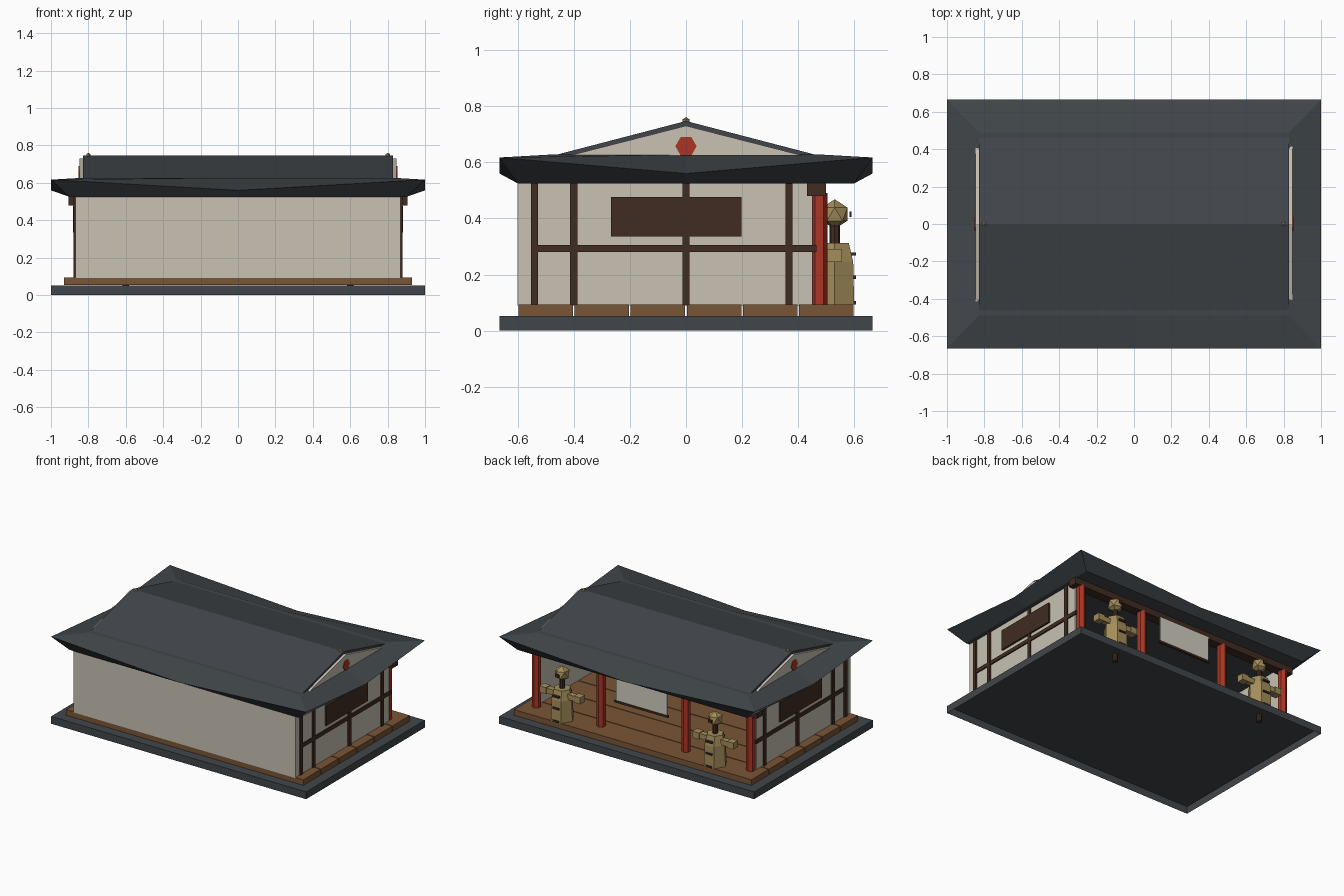
import bpy, bmesh, math
from mathutils import Matrix, Vector

if "Cube" in bpy.data.objects:
    bpy.data.objects.remove(bpy.data.objects["Cube"], do_unlink=True)


def material(name, r, g, b):
    m = bpy.data.materials.new(name)
    m.use_nodes = True
    m.diffuse_color = (r, g, b, 1)
    m.node_tree.nodes["Principled BSDF"].inputs["Base Color"].default_value = (r, g, b, 1)
    return m


SLATE = material("slate", .053, .062, .069)
PLASTER = material("plaster", .58, .54, .45)
DARK = material("dark_timber", .052, .025, .016)
RED = material("red_paint", .41, .036, .018)
PLANK = material("floor_wood", .19, .09, .036)
STRAW = material("straw", .37, .27, .105)
CLOTH = material("cloth", .64, .61, .53)


def finish(name, bm, mat):
    me = bpy.data.meshes.new(name)
    bm.to_mesh(me)
    bm.free()
    me.materials.append(mat)
    ob = bpy.data.objects.new(name, me)
    bpy.context.collection.objects.link(ob)
    return ob


def box(name, x, y, z, mat, open_bottom=False):
    """Box from (low, high) ranges on each axis."""
    bm = bmesh.new()
    size = Matrix.Diagonal((x[1] - x[0], y[1] - y[0], z[1] - z[0], 1))
    mid = Vector((sum(x) / 2, sum(y) / 2, sum(z) / 2))
    bmesh.ops.create_cube(bm, size=1, matrix=Matrix.Translation(mid) @ size)
    if open_bottom:
        bm.normal_update()
        under = [f for f in bm.faces if f.normal.z < -.5]
        bmesh.ops.delete(bm, geom=under, context="FACES")
    return finish(name, bm, mat)


def column(name, x, y, z, r1, r2, sides, mat, turn=0):
    bm = bmesh.new()
    place = Matrix.Translation((x, y, sum(z) / 2)) @ Matrix.Rotation(turn, 4, "Z")
    bmesh.ops.create_cone(bm, cap_ends=True, segments=sides, radius1=r1, radius2=r2,
                          depth=z[1] - z[0], matrix=place)
    return finish(name, bm, mat)


def ball(name, at, r, mat):
    bm = bmesh.new()
    bmesh.ops.create_icosphere(bm, subdivisions=1, radius=r, matrix=Matrix.Translation(at))
    return finish(name, bm, mat)


def prism(name, profile, x, mat):
    """Extrude a (y, z) profile along x."""
    bm = bmesh.new()
    a, b = [[bm.verts.new((k, y, z)) for y, z in profile] for k in x]
    bm.faces.new(a)
    bm.faces.new(b)
    n = len(a)
    for i in range(n):
        bm.faces.new((a[i], a[(i + 1) % n], b[(i + 1) % n], b[i]))
    bmesh.ops.recalc_face_normals(bm, faces=bm.faces)
    return finish(name, bm, mat)


def side_range(s, a, b):
    return tuple(sorted((s * a, s * b)))


# Hollow stone base and plank floor
box("base_slab", (-1, 1), (-.665, .665), (0, .052), SLATE, open_bottom=True)
for i in range(6):
    y = -.6 + .2 * i
    box(f"floor_plank_{i}", (-.93, .93), (y + .003, y + .197), (.053, .093), PLANK)

# Walls with exposed timber on the sides
box("front_wall", (-.87, .87), (-.6, -.57), (.09, .526), PLASTER)
for s, label in ((1, "left"), (-1, "right")):
    box(f"{label}_wall", side_range(s, .845, .868), (-.575, .45), (.09, .526), PLASTER)
    for i, y in enumerate((-.54, -.4, 0, .367)):
        box(f"{label}_stud_{i}", side_range(s, .86, .879), (y - .013, y + .013), (.09, .526), DARK)
    box(f"{label}_rail", side_range(s, .86, .877), (-.54, .465), (.28, .306), DARK)
    box(f"{label}_panel", side_range(s, .86, .881), (-.267, .198), (.335, .477), DARK)

# Open side: red columns, lintel and hanging cloth
for i, x in enumerate((-.84, -.333, .333, .84)):
    column(f"red_column_{i}", x, .475, (.09, .49), .03, .03, 6, RED)
box("lintel", (-.905, .905), (.432, .498), (.48, .526), DARK)
box("hanging_cloth", (-.2, .2), (.492, .5), (.315, .49), CLOTH)
box("cloth_rod", (-.21, .21), (.488, .505), (.303, .317), DARK)

# Lower roof: upswept corners, sharp eave edge, sloping soffit
bm = bmesh.new()


def ring(x, y, z_corner, z_mid):
    steps = ((-1, -1), (0, -1), (1, -1), (1, 0), (1, 1), (0, 1), (-1, 1), (-1, 0))
    return [bm.verts.new((x * i, y * j, z_corner if i * j else z_mid)) for i, j in steps]


loops = [ring(.9, .6, .525, .525), ring(1, .665, .617, .56), ring(.83, .49, .627, .627)]
for low, high in zip(loops, loops[1:]):
    for i in range(8):
        j = (i + 1) % 8
        bm.faces.new((low[i], low[j], high[j], high[i]))
bm.faces.new(loops[0])
bm.faces.new(loops[2])
bmesh.ops.recalc_face_normals(bm, faces=bm.faces)
finish("lower_roof", bm, SLATE)

# Upper gabled roof with plaster gables and ornaments
prism("upper_roof", ((-.48, .622), (0, .747), (.48, .622)), (-.83, .83), SLATE)
for s, label in ((1, "left"), (-1, "right")):
    prism(f"{label}_gable", ((-.415, .624), (0, .73), (.415, .624)),
          side_range(s, .825, .848), PLASTER)
    hexagon = [(.038 * math.cos(k * math.pi / 3), .657 + .038 * math.sin(k * math.pi / 3))
               for k in range(6)]
    prism(f"{label}_gable_emblem", hexagon, side_range(s, .84, .852), RED)
    ball(f"{label}_ridge_finial", (s * .8, 0, .747), .014, STRAW)

# Straw training figures on poles, tied with dark pegs
for s, label in ((1, "left"), (-1, "right")):
    x, y = s * .6, .53
    column(f"{label}_figure_pole", x, y, (0, .39), .018, .018, 8, DARK)
    column(f"{label}_figure_body", x, y, (.093, .245), .08, .076, 6, STRAW, math.pi / 6)
    column(f"{label}_figure_chest", x, y, (.245, .312), .076, .058, 6, STRAW, math.pi / 6)
    for i, z in enumerate((.1, .19, .273)):
        box(f"{label}_figure_peg_{i}", (x - .025, x + .025), (y - .075, y + .075),
            (z - .006, z + .006), DARK)
    box(f"{label}_figure_arms", (x - .14, x + .14), (y - .02, y + .02), (.25, .286), STRAW)
    for t in (-1, 1):
        box(f"{label}_figure_hand_{t}", side_range(1, x + t * .11, x + t * .16),
            (y - .026, y + .026), (.245, .291), STRAW)
    ball(f"{label}_figure_head", (x, y, .415), .053, STRAW)
    box(f"{label}_figure_face", (x - .015, x + .015), (.582, .59), (.405, .425), DARK)
